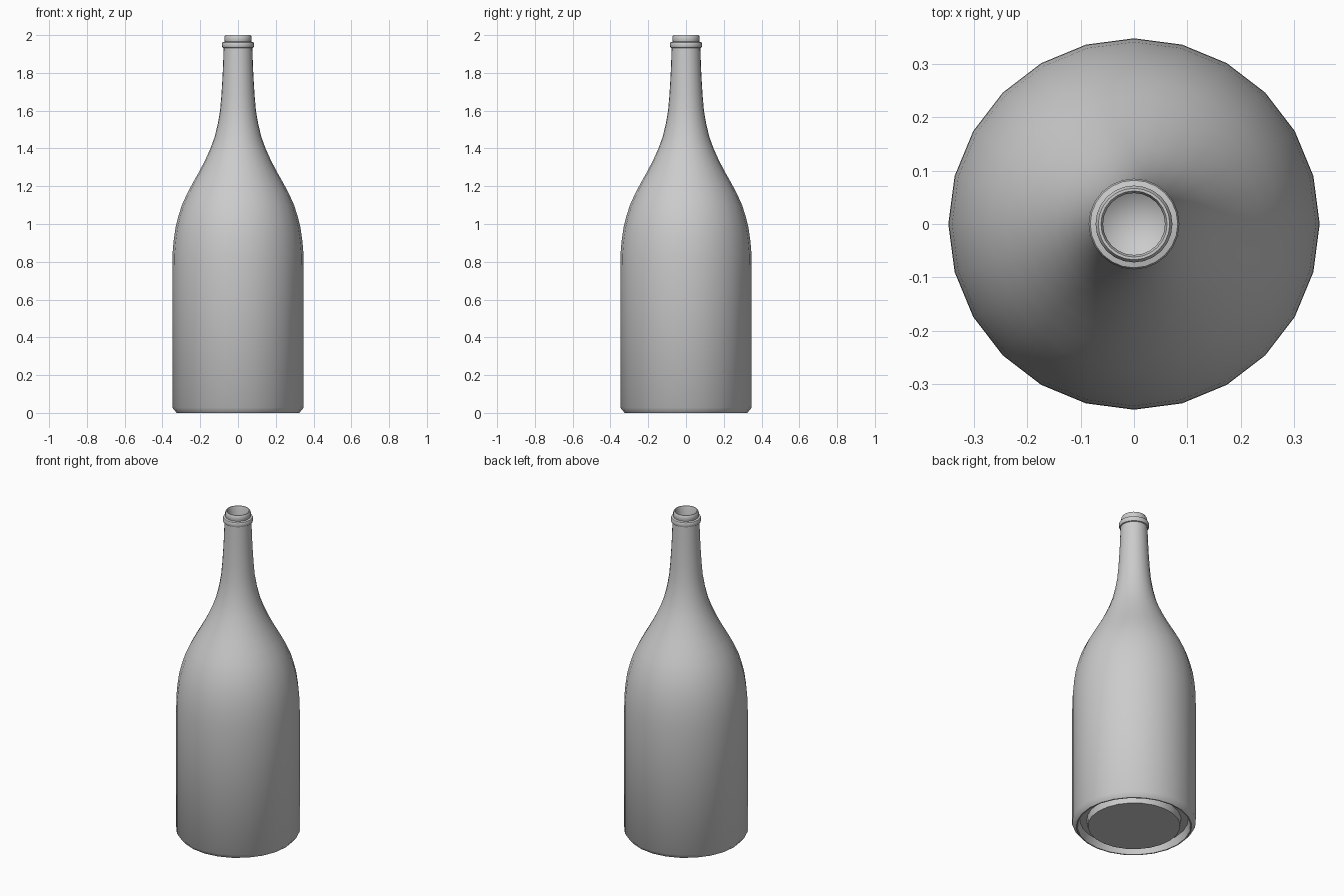
import bpy
import bmesh
import math

cube = bpy.data.objects.get("Cube")
if cube:
    bpy.data.objects.remove(cube, do_unlink=True)

SIDES = 24

# Single grey material
grey = bpy.data.materials.new("plain grey")
grey.use_nodes = True
colour = (0.6, 0.6, 0.6, 1.0)
grey.diffuse_color = colour
grey.node_tree.nodes["Principled BSDF"].inputs["Base Color"].default_value = colour


def lathe(name, profile, angle=40):
    """Spin an (r, z) profile around z; a radius of 0 becomes a pole."""
    bm = bmesh.new()
    rings = []
    for r, z in profile:
        if r == 0:
            rings.append([bm.verts.new((0, 0, z))] * SIDES)
        else:
            rings.append([bm.verts.new((r * math.cos(2 * math.pi * i / SIDES),
                                        r * math.sin(2 * math.pi * i / SIDES), z))
                          for i in range(SIDES)])
    for a, b in zip(rings, rings[1:]):
        for i in range(SIDES):
            j = (i + 1) % SIDES
            corners = list(dict.fromkeys((a[i], a[j], b[j], b[i])))
            bm.faces.new(corners)
    bmesh.ops.recalc_face_normals(bm, faces=bm.faces)
    mesh = bpy.data.meshes.new(name)
    bm.to_mesh(mesh)
    bm.free()
    obj = bpy.data.objects.new(name, mesh)
    bpy.context.collection.objects.link(obj)
    mesh.materials.append(grey)
    bpy.ops.object.select_all(action='DESELECT')
    obj.select_set(True)
    bpy.context.view_layer.objects.active = obj
    bpy.ops.object.shade_smooth_by_angle(angle=math.radians(angle))
    return obj


# Underside: raised centre disc, groove and chamfered foot
base = [(0, 0.002), (0.26, 0.002), (0.265, 0.045), (0.305, 0.045),
        (0.318, 0.0), (0.325, 0.0), (0.348, 0.028)]
# Straight body, shoulder and tapering neck
body = [(0.348, 0.77), (0.347, 0.84), (0.341, 0.91), (0.331, 0.98),
        (0.316, 1.04), (0.297, 1.10), (0.270, 1.16), (0.238, 1.22),
        (0.204, 1.28), (0.173, 1.34), (0.146, 1.40), (0.124, 1.46),
        (0.107, 1.53), (0.095, 1.60), (0.088, 1.68), (0.083, 1.76),
        (0.079, 1.84), (0.076, 1.932)]
# Rounded collar, lip and inside of the mouth
mouth = [(0.082, 1.934), (0.085, 1.942), (0.085, 1.955), (0.082, 1.962),
         (0.070, 1.965), (0.072, 1.975), (0.072, 1.992), (0.067, 2.0),
         (0.062, 2.0), (0.058, 1.99), (0.058, 1.87), (0, 1.83)]
lathe("bottle", base + body + mouth)
